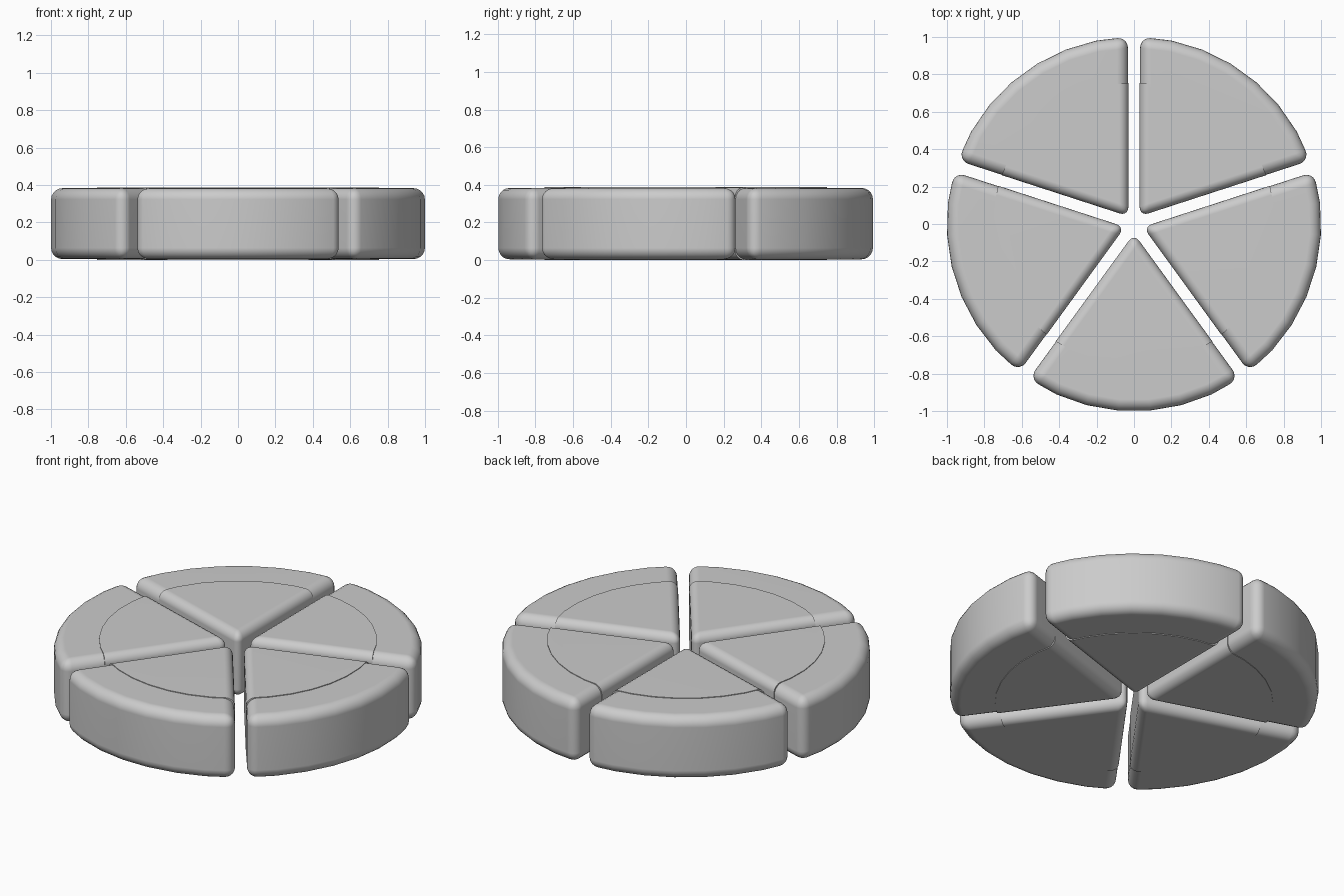
import bpy, bmesh
from math import radians, degrees, asin, sin, cos, pi

if "Cube" in bpy.data.objects:
    bpy.data.objects.remove(bpy.data.objects["Cube"])

COUNT = 5
HALF = pi / COUNT          # half angle of one wedge
ARC_STEPS = 7
SEAM = 0.755               # radius where filling meets rind


def arc(radius, gap):
    """Arc around -y whose ends keep a parallel gap to the neighbouring wedge."""
    a = HALF - asin(gap / radius)
    return [(radius * sin(-a + 2 * a * i / ARC_STEPS),
             -radius * cos(-a + 2 * a * i / ARC_STEPS)) for i in range(ARC_STEPS + 1)]


def rounded_prism(name, outline, z0, z1, seam_radius, bevel, turn):
    bm = bmesh.new()
    face = bm.faces.new([bm.verts.new((x, y, z0)) for x, y in outline])
    up = bmesh.ops.extrude_face_region(bm, geom=[face])
    for v in up["geom"]:
        if isinstance(v, bmesh.types.BMVert):
            v.co.z = z1
    bmesh.ops.recalc_face_normals(bm, faces=bm.faces)

    # Round every corner except the ones along the seam
    def at_seam(v):
        return abs(v.co.xy.length - seam_radius) < 1e-4
    edges = [e for e in bm.edges if e.calc_face_angle(0) > radians(30)
             and not all(at_seam(v) for v in e.verts)]
    bmesh.ops.bevel(bm, geom=edges, offset=bevel, offset_type='OFFSET',
                    segments=5, profile=0.5, affect='EDGES', clamp_overlap=True)
    mesh = bpy.data.meshes.new(name)
    bm.to_mesh(mesh)
    bm.free()
    obj = bpy.data.objects.new(name, mesh)
    obj.rotation_euler.z = turn
    bpy.context.collection.objects.link(obj)
    bpy.ops.object.select_all(action='DESELECT')
    obj.select_set(True)
    bpy.context.view_layer.objects.active = obj
    bpy.ops.object.shade_smooth_by_angle(angle=radians(35))
    mod = obj.modifiers.new("even_shading", 'WEIGHTED_NORMAL')
    mod.keep_sharp = True
    return obj


# Five wedges, each a triangular filling with a curved rind
filling = [(0, -0.03 / sin(HALF))] + arc(SEAM, 0.03)
rind = arc(0.75, 0.032) + arc(1.001, 0.032)[::-1]
for i in range(COUNT):
    turn = 2 * HALF * i
    rounded_prism(f"wedge_filling_{i + 1}", filling, 0.0, 0.387, SEAM, 0.05, turn)
    rounded_prism(f"wedge_rind_{i + 1}", rind, 0.004, 0.383, 0.75, 0.06, turn)
